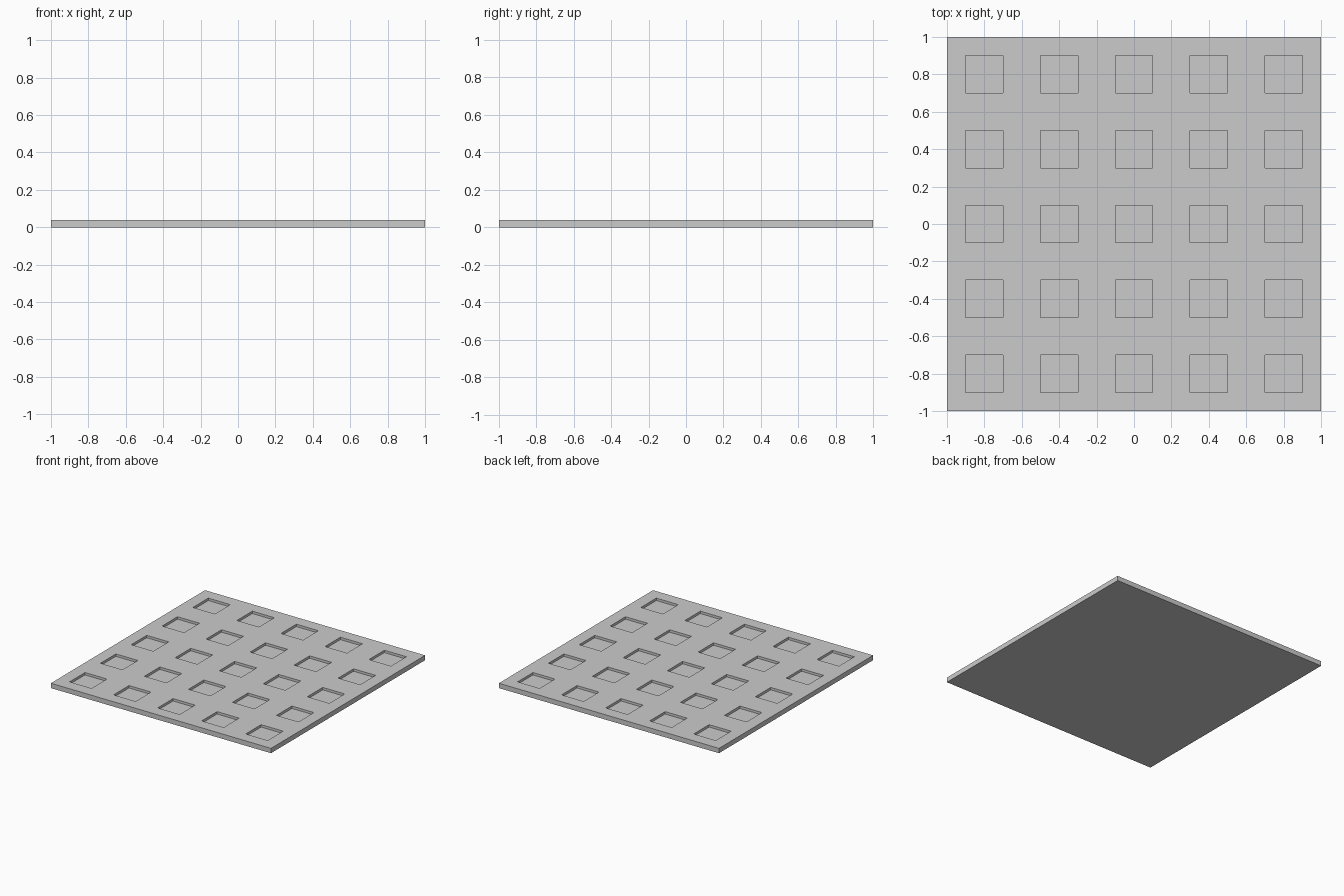
import bpy, bmesh

if "Cube" in bpy.data.objects:
    bpy.data.objects.remove(bpy.data.objects["Cube"])

SIZE, THICK, POCKET, DEPTH = 2.0, 0.04, 0.2, 0.02
CENTRES = [-0.8, -0.4, 0.0, 0.4, 0.8]

# Grid lines along each axis: plate edges plus both sides of every pocket
lines = [-SIZE / 2] + [c + s * POCKET / 2 for c in CENTRES for s in (-1, 1)] + [SIZE / 2]
n = len(lines)

bm = bmesh.new()

# Top surface divided by the grid lines
v = [[bm.verts.new((x, y, THICK)) for y in lines] for x in lines]
pockets = []
for i in range(n - 1):
    for j in range(n - 1):
        f = bm.faces.new((v[i][j], v[i + 1][j], v[i + 1][j + 1], v[i][j + 1]))
        if i % 2 and j % 2:
            pockets.append(f)

# Outer sides and flat underside
rim = ([v[i][0] for i in range(n - 1)] + [v[-1][j] for j in range(n - 1)]
       + [v[i][-1] for i in range(n - 1, 0, -1)] + [v[0][j] for j in range(n - 1, 0, -1)])
base = [bm.verts.new((p.co.x, p.co.y, 0)) for p in rim]
for k in range(len(rim)):
    m = (k + 1) % len(rim)
    bm.faces.new((rim[m], rim[k], base[k], base[m]))
bm.faces.new(base[::-1])

# Sink the square pockets
bmesh.ops.extrude_discrete_faces  # pockets are separate, so walls are made per face
for f in pockets:
    top = list(f.verts)
    low = [bm.verts.new((p.co.x, p.co.y, THICK - DEPTH)) for p in top]
    bm.faces.remove(f)
    for k in range(4):
        m = (k + 1) % 4
        bm.faces.new((top[k], top[m], low[m], low[k]))
    bm.faces.new(low)

bmesh.ops.recalc_face_normals(bm, faces=bm.faces)
mesh = bpy.data.meshes.new("pocketed_plate")
bm.to_mesh(mesh)
bm.free()
bpy.context.collection.objects.link(bpy.data.objects.new("pocketed_plate", mesh))
